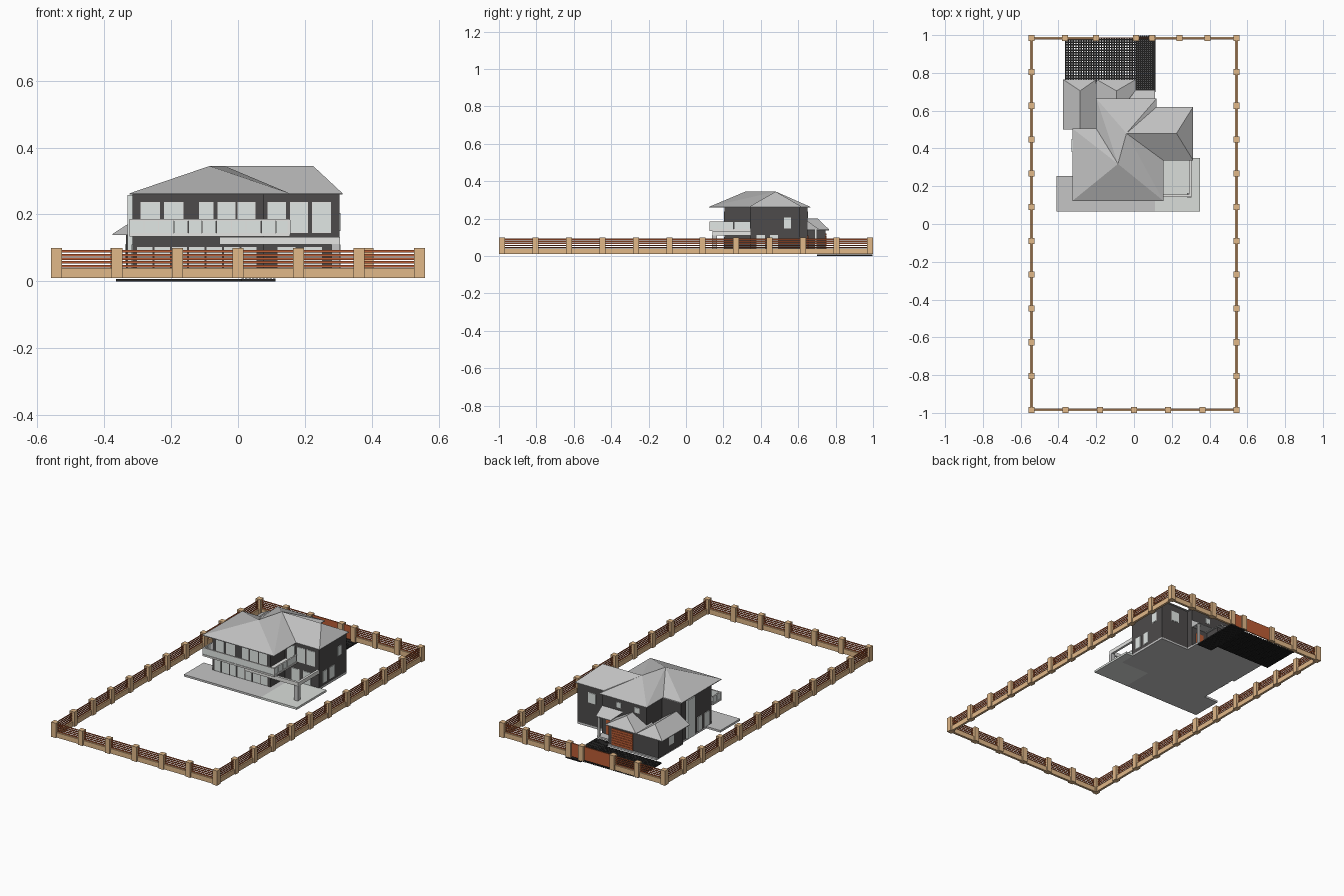
import bpy, bmesh
from mathutils import Vector

if "Cube" in bpy.data.objects:
    bpy.data.objects.remove(bpy.data.objects["Cube"])


def mat(name, r, g, b):
    m = bpy.data.materials.new(name)
    m.diffuse_color = (r, g, b, 1)
    m.use_nodes = True
    m.node_tree.nodes["Principled BSDF"].inputs["Base Color"].default_value = m.diffuse_color
    return m


TAN = mat("tan stone", 0.75, 0.48, 0.25)
RUST = mat("rust wood", 0.50, 0.11, 0.035)
WALL = mat("charcoal wall", 0.075, 0.07, 0.07)
ROOF = mat("roof grey", 0.53, 0.53, 0.53)
TRIM = mat("pale trim", 0.78, 0.78, 0.76)
GLASS = mat("pale glass", 0.78, 0.83, 0.81)
TERRACE = mat("terrace grey", 0.56, 0.56, 0.56)
PATIO = mat("patio pale", 0.70, 0.73, 0.70)
PAVER = mat("black paver", 0.018, 0.018, 0.018)


def finish(name, bm, m):
    me = bpy.data.meshes.new(name)
    bm.to_mesh(me)
    bm.free()
    me.materials.append(m)
    ob = bpy.data.objects.new(name, me)
    bpy.context.collection.objects.link(ob)
    return ob


def boxes(name, items, m):
    """One object from (x0, x1, y0, y1, z0, z1) boxes."""
    bm = bmesh.new()
    for x0, x1, y0, y1, z0, z1 in items:
        vs = bmesh.ops.create_cube(bm, size=1)["verts"]
        for v in vs:
            v.co = Vector(((x0 + x1) / 2 + v.co.x * (x1 - x0),
                           (y0 + y1) / 2 + v.co.y * (y1 - y0),
                           (z0 + z1) / 2 + v.co.z * (z1 - z0)))
    return finish(name, bm, m)


def roof(name, eave, peaks, faces, z0, z1, thick=0.004):
    """Closed hip roof: eave outline, peak points, sloped faces by letter."""
    bm = bmesh.new()
    low = [bm.verts.new((x, y, z0 - thick)) for x, y in eave]
    top = [bm.verts.new((x, y, z0)) for x, y in eave]
    pk = [bm.verts.new((x, y, z1)) for x, y in peaks]
    n = len(eave)
    for i in range(n):
        bm.faces.new((low[i], low[(i + 1) % n], top[(i + 1) % n], top[i]))
    bm.faces.new(low[::-1])
    for f in faces.split():
        bm.faces.new([top[ord(c) - 97] if c.islower() else pk["PQR".index(c)] for c in f])
    bmesh.ops.triangulate(bm, faces=[f for f in bm.faces if len(f.verts) > 4])
    bmesh.ops.recalc_face_normals(bm, faces=bm.faces)
    return finish(name, bm, ROOF)


def grid(name, x0, x1, y0, y1, pitch, bar, z1):
    """Open paving lattice of crossing bars."""
    nx, ny = round((x1 - x0) / pitch), round((y1 - y0) / pitch)
    items = [(x0 + i * pitch, x0 + i * pitch + bar, y0, y1, 0, z1) for i in range(nx)]
    items += [(x0, x1, y0 + j * pitch, y0 + j * pitch + bar, 0, z1 - .0005) for j in range(ny)]
    boxes(name, items, PAVER)


# ---- perimeter fence: posts, low wall, horizontal slats
FX, FY = 0.543, 0.984
ys = [-FY + i * 2 * FY / 11 for i in range(12)]
xf = [-FX + i * 2 * FX / 6 for i in range(7)]
xb = [-FX, -0.365, -0.2, 0.01, 0.095, 0.24, 0.39, FX]
pts = sorted({(round(x, 3), round(y, 3)) for x, y in
              [(s * FX, y) for s in (-1, 1) for y in ys] + [(x, -FY) for x in xf] + [(x, FY) for x in xb]})
boxes("fence_posts", [(x - .016, x + .016, y - .016, y + .016, .01, .1) for x, y in pts], TAN)
w = 0.007
boxes("fence_low_wall", [(s * FX - w, s * FX + w, -FY, FY, .01, .04) for s in (-1, 1)]
      + [(-FX, FX, -FY - w, -FY + w, .01, .04), (-FX, -.2, FY - w, FY + w, .01, .04),
         (.095, FX, FY - w, FY + w, .01, .04)], TAN)
slats = []
t = .001
for k in range(5):
    z = .042 + k * .011
    slats += [(s * FX - t, s * FX + t, -FY, FY, z, z + .0075) for s in (-1, 1)]
    slats += [(-FX, FX, s * FY - t, s * FY + t, z, z + .0075) for s in (-1, 1)]
boxes("fence_slats", slats, RUST)
boxes("back_gates", [(a, b, FY - .003, FY + .003, .013, .095) for a, b in ((-.19, 0), (.02, .085))], RUST)

# ---- driveway lattice and denser entrance path
grid("driveway_pavers", -.365, .01, .755, .985, .0135, .0078, .007)
grid("entrance_path", .01, .11, .7, .998, .0105, .008, .008)

# ---- ground slabs
boxes("terrace_slab", [(-.41, .11, .065, .255, .01, .022), (-.315, .303, .255, .61, .01, .022),
                       (-.33, 0, .5, .755, .01, .021), (0, .11, .6, .7, .01, .021)], TERRACE)
boxes("patio_slab", [(.11, .35, .065, .35, .01, .0225)], PATIO)

# ---- house walls
boxes("main_walls", [(-.315, .076, .205, .5, .02, .26), (-.04, .303, .345, .61, .02, .26),
                     (-.19, .11, .4, .65, .02, .26)], WALL)
boxes("garage_walls", [(-.335, -.2, .505, .745, .02, .142), (-.2, .0, .6, .745, .02, .142)], WALL)

# ---- roofs
roof("main_roof",
     [(-.325, .123), (.155, .123), (.155, .337), (.313, .337), (.313, .62), (.12, .62),
      (.12, .665), (-.2, .665), (-.2, .505), (-.325, .505)],
     [(-.085, .318), (-.04, .48), (.225, .48)],
     "abP bcQ bQP cdRQ deR efQR fgQ ghQ hPQ hiP ijP jaP", .263, .345)
roof("side_wing_roof", [(-.375, .5), (-.2, .5), (-.2, .765), (-.375, .765)],
     [(-.285, .5), (-.285, .705)], "abP bcQP cdQ daPQ", .142, .2)
roof("garage_roof", [(-.198, .6), (.01, .6), (.01, .765), (-.198, .765)],
     [(-.093, .6), (-.093, .705)], "abP bcQP cdQ daPQ", .142, .2)
roof("entrance_roof", [(.01, .645), (.11, .645), (.11, .71), (.01, .71)],
     [(-.04, .645), (.11, .645)], "abQP bcQ cdPQ daP", .145, .19)

# ---- balcony wrapping the front and right of the main block
boxes("balcony_floor", [(-.325, .155, .125, .206, .134, .144), (.075, .155, .2, .346, .134, .144)], TRIM)
n = 11
step = .48 / n
panes = [(-.325 + i * step + .002, -.325 + (i + 1) * step - .002, .127, .131, .145, .181) for i in range(n)]
panes += [(.149, .153, .1275 + i * .0435, .168 + i * .0435, .145, .181) for i in range(5)]
panes += [(-.323, -.319, .128 + i * .039, .164 + i * .039, .145, .181) for i in range(2)]
boxes("balcony_glass", panes, GLASS)
rails = [(-.325, .155, .125, .133, .181, .186), (.147, .155, .125, .345, .181, .186),
         (-.325, -.317, .125, .205, .181, .186)]
rails += [(-.3265 + i * step, -.3235 + i * step, .1265, .1315, .14, .183) for i in range(n + 1)]
rails += [(.1485, .1535, .1255 + i * .0435, .1285 + i * .0435, .14, .183) for i in range(6)]
boxes("balcony_rails", rails, TRIM)

# ---- open patio frame with pillar
boxes("patio_frame", [(-.055, .305, .143, .157, .11, .133), (.291, .305, .143, .345, .11, .133)], TRIM)
boxes("patio_pillar", [(.28, .305, .14, .165, .02, .112)], TERRACE)


# ---- windows: glass plates on slim trim frames, for each wall direction
def windows(name, axis, pos, out, spans):
    glass, frame = [], []
    for a, b, z0, z1 in spans:
        for lst, g, d in ((frame, .002, .001), (glass, 0, .003)):
            p = sorted((pos, pos + out * d))
            q = (a - g, b + g)
            lst.append((*q, *p, z0 - g, z1 + g) if axis == "y" else (*p, *q, z0 - g, z1 + g))
    boxes(name + "_frames", frame, TRIM)
    boxes(name + "_glass", glass, GLASS)


windows("front_upper_windows", "y", .205, -1,
        [(a, b, .147, .235) for a, b in ((-.29, -.235), (-.22, -.165), (-.115, -.075), (-.06, -.01), (0, .05))])
windows("front_lower_windows", "y", .205, -1,
        [(-.3 + i * .052, -.258 + i * .052, .025, .1) for i in range(7)])
windows("wing_front_windows", "y", .345, -1,
        [(a, b, .147, .235) for a, b in ((.09, .142), (.157, .207), (.224, .276))])
windows("wing_patio_doors", "y", .345, -1, [(.12, .17, .025, .1), (.2, .25, .025, .1)])
windows("right_windows", "x", .303, 1,
        [(.525, .56, .15, .205), (.38, .42, .04, .11), (.45, .49, .04, .11)])
windows("left_windows", "x", -.315, -1,
        [(.23, .27, .025, .11), (.3, .34, .025, .11)])
boxes("left_tall_bay", [(-.33, -.315, .38, .45, .022, .258)], GLASS)
windows("back_upper_windows", "y", .65, 1, [(-.14, -.11, .205, .235), (-.02, .01, .205, .235)])
windows("wing_back_window", "y", .61, 1, [(.18, .23, .16, .22)])
windows("side_wing_window", "x", -.335, -1, [(.6, .64, .06, .11)])

# ---- doors: slatted garage door and front door
boxes("garage_door", [(-.165, -.025, .745, .75, .022 + i * .0145, .035 + i * .0145) for i in range(7)], RUST)
boxes("front_door", [(.03, .08, .65, .655, .022, .11)], RUST)
boxes("entrance_post", [(.095, .107, .688, .7, .01, .145)], TRIM)
